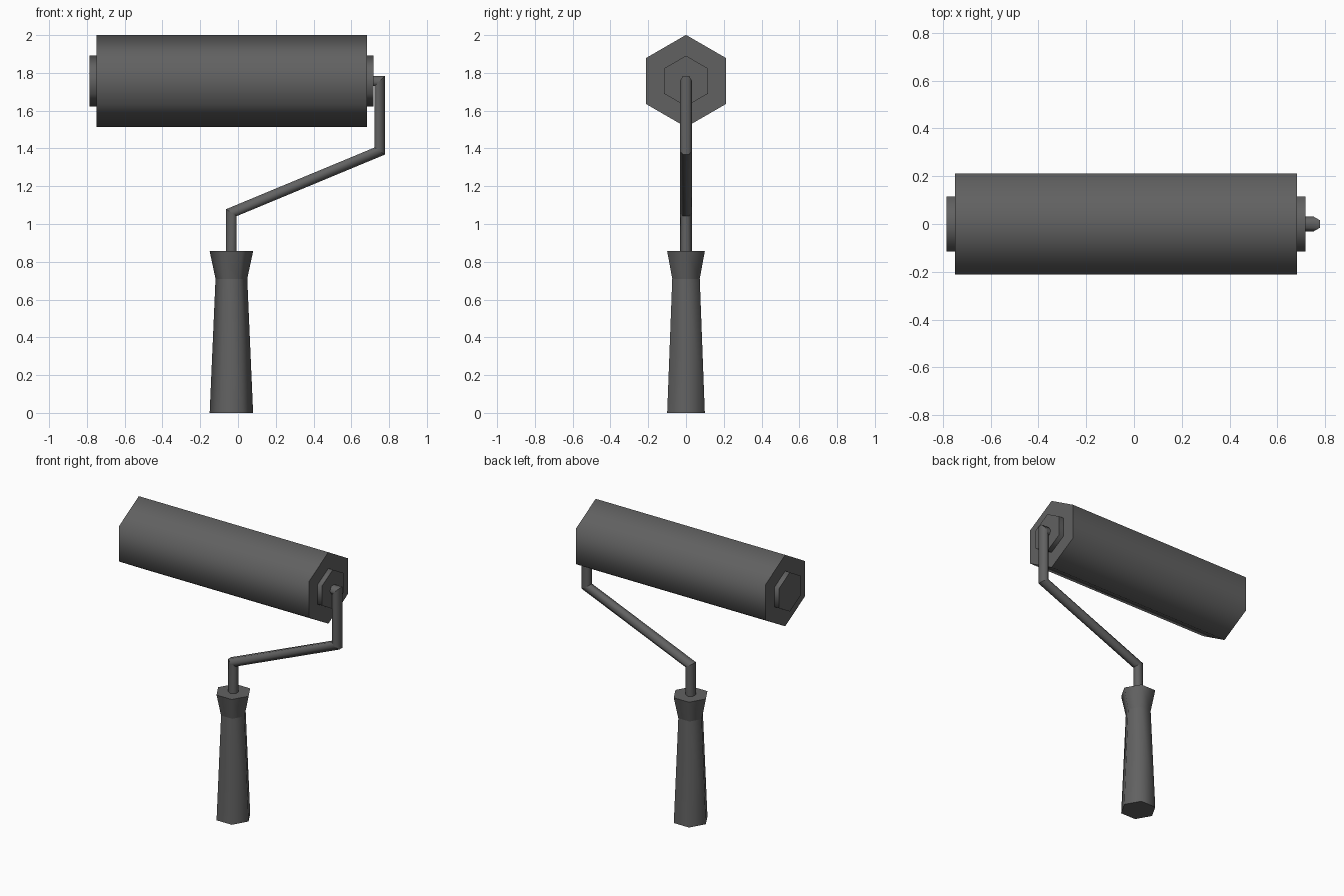
import bpy, bmesh, math
from mathutils import Vector

if "Cube" in bpy.data.objects:
    bpy.data.objects.remove(bpy.data.objects["Cube"], do_unlink=True)

grey = bpy.data.materials.new("dark_grey")
grey.use_nodes = True
colour = (0.12, 0.12, 0.12, 1)
grey.diffuse_color = colour
grey.node_tree.nodes["Principled BSDF"].inputs["Base Color"].default_value = colour

SIDES = 6
Y = Vector((0, 1, 0))


def sweep(name, path, radii, corner_across, sharp_rings=()):
    """Sweep a hexagon along an (x, z) path with mitred bends."""
    pts = [Vector((x, 0, z)) for x, z in path]
    dirs = [(b - a).normalized() for a, b in zip(pts, pts[1:])]
    bm = bmesh.new()
    rings = []
    for i, (p, r) in enumerate(zip(pts, radii)):
        before, after = dirs[max(i - 1, 0)], dirs[min(i, len(dirs) - 1)]
        across = Y.cross((before + after).normalized())
        across /= across.dot(Y.cross(before))
        turn = math.pi / 2 if corner_across else 0
        angles = [turn + math.tau * k / SIDES for k in range(SIDES)]
        rings.append([bm.verts.new(p + r * (Y * math.cos(a) + across * math.sin(a)))
                      for a in angles])
    for a, b in zip(rings, rings[1:]):
        for k in range(SIDES):
            n = (k + 1) % SIDES
            bm.faces.new((a[k], a[n], b[n], b[k]))
    bm.faces.new(rings[0])
    bm.faces.new(rings[-1])
    bmesh.ops.recalc_face_normals(bm, faces=bm.faces)
    mesh = bpy.data.meshes.new(name)
    bm.to_mesh(mesh)
    bm.free()
    mesh.materials.append(grey)
    obj = bpy.data.objects.new(name, mesh)
    bpy.context.collection.objects.link(obj)
    bpy.ops.object.select_all(action="DESELECT")
    obj.select_set(True)
    bpy.context.view_layer.objects.active = obj
    bpy.ops.object.shade_smooth_by_angle(angle=math.radians(65))
    # Crease chosen rings
    for e in mesh.edges:
        a, b = (v // SIDES for v in e.vertices)
        if a == b and a in sharp_rings:
            e.use_edge_sharp = True
    return obj


AXLE = 1.757
GRIP = -0.035

# Roller sleeve and the core that shows at both ends
sweep("roller_sleeve", [(-0.75, AXLE), (0.683, AXLE)], [0.244] * 2, True)
sweep("roller_core", [(-0.785, AXLE), (0.717, AXLE)], [0.134] * 2, True)

# Bent wire frame from the axle to the handle
sweep("wire_frame",
      [(0.68, AXLE), (0.75, AXLE), (0.75, 1.386), (GRIP, 1.06), (GRIP, 0.8)],
      [0.032] * 5, False, (1, 2, 3))

# Tapered handle with a flared collar
sweep("handle", [(GRIP, 0), (GRIP, 0.71), (GRIP, 0.856)],
      [0.115, 0.084, 0.115], True, (1,))
